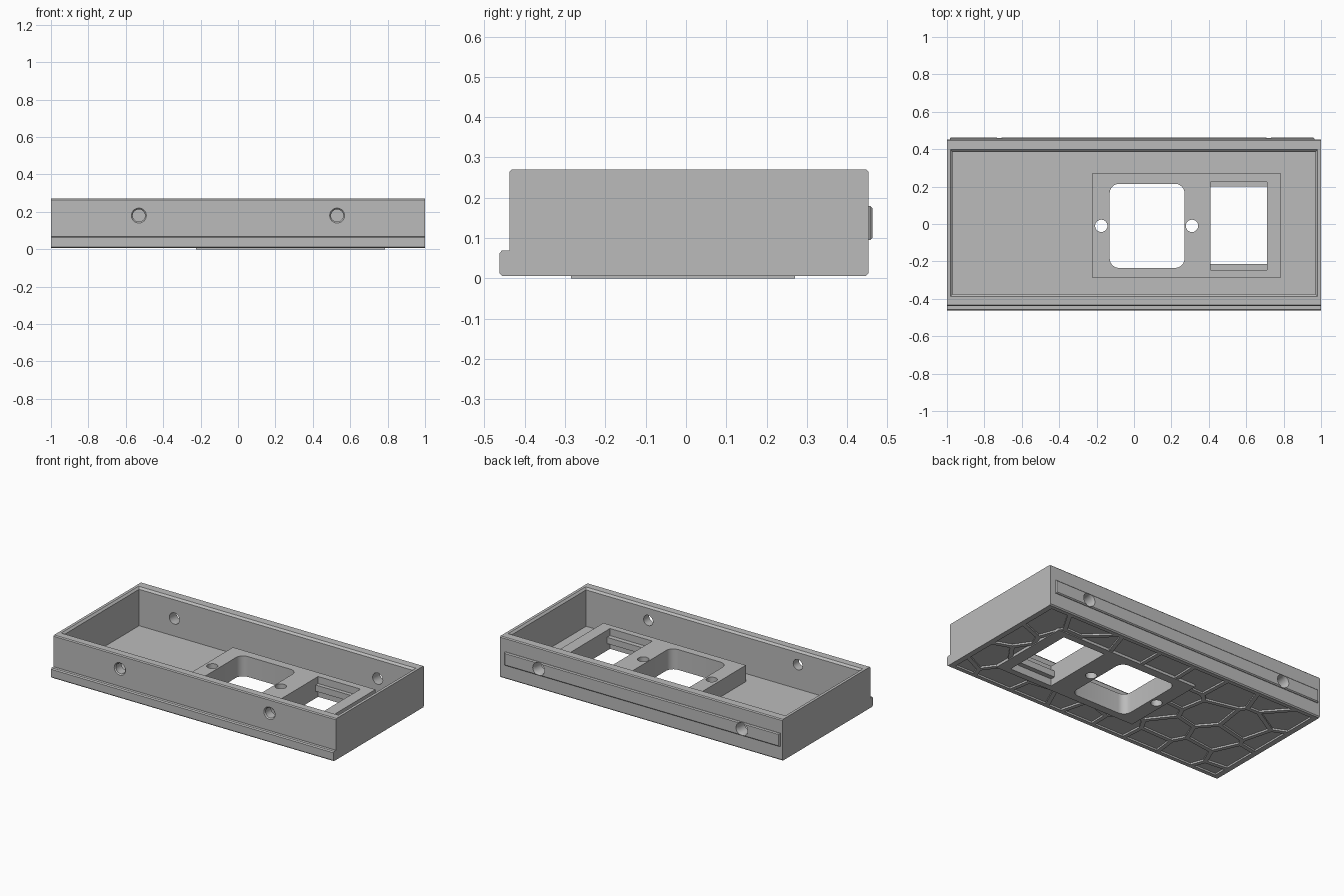
import bpy, bmesh, math, random
from mathutils import Vector

if "Cube" in bpy.data.objects:
    bpy.data.objects.remove(bpy.data.objects["Cube"], do_unlink=True)
random.seed(4)

grey = bpy.data.materials.new("plain_grey")
grey.use_nodes = True
grey.diffuse_color = (0.5, 0.5, 0.5, 1)
grey.node_tree.nodes["Principled BSDF"].inputs["Base Color"].default_value = (0.5, 0.5, 0.5, 1)


def loft(name, *stacks):
    """Build closed solids, each from a stack of matching point rings."""
    bm = bmesh.new()
    for rings in stacks:
        loops = [[bm.verts.new(p) for p in ring] for ring in rings]
        n = len(loops[0])
        for a, b in zip(loops, loops[1:]):
            for i in range(n):
                j = (i + 1) % n
                bm.faces.new((a[i], a[j], b[j], b[i]))
        bm.faces.new(loops[0][::-1])
        bm.faces.new(loops[-1])
    bmesh.ops.recalc_face_normals(bm, faces=bm.faces)
    mesh = bpy.data.meshes.new(name)
    bm.to_mesh(mesh)
    bm.free()
    mesh.materials.append(grey)
    obj = bpy.data.objects.new(name, mesh)
    bpy.context.collection.objects.link(obj)
    return obj


def rect(x0, x1, y0, y1, z):
    return [(x0, y0, z), (x1, y0, z), (x1, y1, z), (x0, y1, z)]


def box(x0, x1, y0, y1, z0, z1):
    return [rect(x0, x1, y0, y1, z0), rect(x0, x1, y0, y1, z1)]


def circle(x, c, r, h, flat=True, n=32):
    """Circle around z at height h if flat, otherwise around y at depth h."""
    pts = []
    for i in range(n):
        u = x + r * math.cos(math.tau * i / n)
        v = c + r * math.sin(math.tau * i / n)
        pts.append((u, v, h) if flat else (u, h, v))
    return pts


def rounded(x0, x1, y0, y1, r, z, n=6):
    pts = []
    corners = ((x1 - r, y1 - r), (x0 + r, y1 - r), (x0 + r, y0 + r), (x1 - r, y0 + r))
    for k, (cx, cy) in enumerate(corners):
        for i in range(n + 1):
            a = math.pi / 2 * (k + i / n)
            pts.append((cx + r * math.cos(a), cy + r * math.sin(a), z))
    return pts


def cut(targets, cutter):
    cutter.hide_render = True
    for obj in targets:
        mod = obj.modifiers.new("cut", 'BOOLEAN')
        mod.operation = 'DIFFERENCE'
        mod.solver = 'EXACT'
        mod.object = cutter
        bpy.context.view_layer.objects.active = obj
        bpy.ops.object.modifier_apply(modifier=mod.name)
    bpy.data.objects.remove(cutter, do_unlink=True)


def clip(poly, point, normal):
    """Keep the part of a polygon behind the line through point."""
    out = []
    for a, b in zip(poly, poly[1:] + poly[:1]):
        da, db = (a - point).dot(normal), (b - point).dot(normal)
        if da <= 0:
            out.append(a)
        if da * db < 0:
            out.append(a.lerp(b, da / (da - db)))
    return out


# Case: side profile with a front lip, swept across the width
profile = [(-.463, .013), (-.456, .006), (.446, .006), (.453, .013), (.453, .264),
           (.447, .27), (-.432, .27), (-.438, .264), (-.438, .069), (-.457, .069), (-.463, .062)]
case = loft("case", [[(x, y, z) for y, z in profile] for x in (-1, 1)])
cut([case], loft("cavity", [rect(-.97, .97, -.375, .385, .025),
                            rect(-.97, .97, -.375, .385, .258),
                            rect(-.983, .983, -.388, .398, .271),
                            rect(-.983, .983, -.388, .398, .3)]))

# Irregular honeycomb recesses under the floor
seeds = []
for i in range(9):
    for j in range(4):
        seeds.append(Vector((-.92 + .23 * i + random.uniform(-.07, .07),
                             -.36 + .23 * j + .1 * (i % 2 - .5) + random.uniform(-.06, .06))))
rib = .013
cells = []
for s in seeds:
    poly = [Vector(p[:2]) for p in rect(-.965, .965, -.43, .42, 0)]
    for t in seeds:
        if t is not s:
            away = (t - s).normalized()
            poly = clip(poly, (s + t) / 2 - away * rib, away)
    if len(poly) > 2:
        cells.append([[(p.x, p.y, z) for p in poly] for z in (-.02, .017)])
cut([case], loft("floor_cells", *cells))

# Raised socket block and back rail
block = loft("socket_block", box(-.225, .785, -.285, .27, 0, .13))
rail = loft("back_rail", [
    [(x0, y, z0), (x1, y, z0), (x1, y, z1), (x0, y, z1)]
    for y, x0, x1, z0, z1 in ((.44, -.985, .965, .095, .18), (.457, -.985, .965, .095, .18),
                              (.463, -.979, .959, .101, .174))])

# Socket opening with rounded corners and its two screw holes
floor_parts = [case, block]
cut(floor_parts, loft("socket_hole", [rounded(-.13, .27, -.235, .215, .05, z) for z in (-.1, .4)]))
for x in (-.175, .31):
    cut(floor_parts, loft("screw_hole", [circle(x, -.01, .033, z) for z in (-.1, .4)]))

# Switch opening with a clip ledge at each end
cut(floor_parts, loft("switch_hole", box(.41, .71, -.215, .2, -.1, .4)))
for z0, z1 in ((-.1, .045), (.085, .4)):
    cut(floor_parts, loft("switch_recess", box(.41, .71, -.245, .225, z0, z1)))

# Mounting holes through the long walls, flared on the outside
for side in (-1, 1):
    cut([case], loft("front_hole", [circle(.53 * side, .18, r, y, False) for r, y in
                                    ((.04, -.5), (.04, -.438), (.033, -.431), (.033, -.3))]))
    cut([case, rail], loft("back_hole", [circle(.72 * side, .138, r, y, False) for r, y in
                                         ((.036, .3), (.036, .445), (.042, .464), (.042, .5))]))

# Soft shading inside round holes, crisp edges elsewhere
bpy.ops.object.select_all(action='DESELECT')
for obj in (case, block, rail):
    obj.select_set(True)
bpy.context.view_layer.objects.active = case
bpy.ops.object.shade_smooth_by_angle(angle=math.radians(30))
